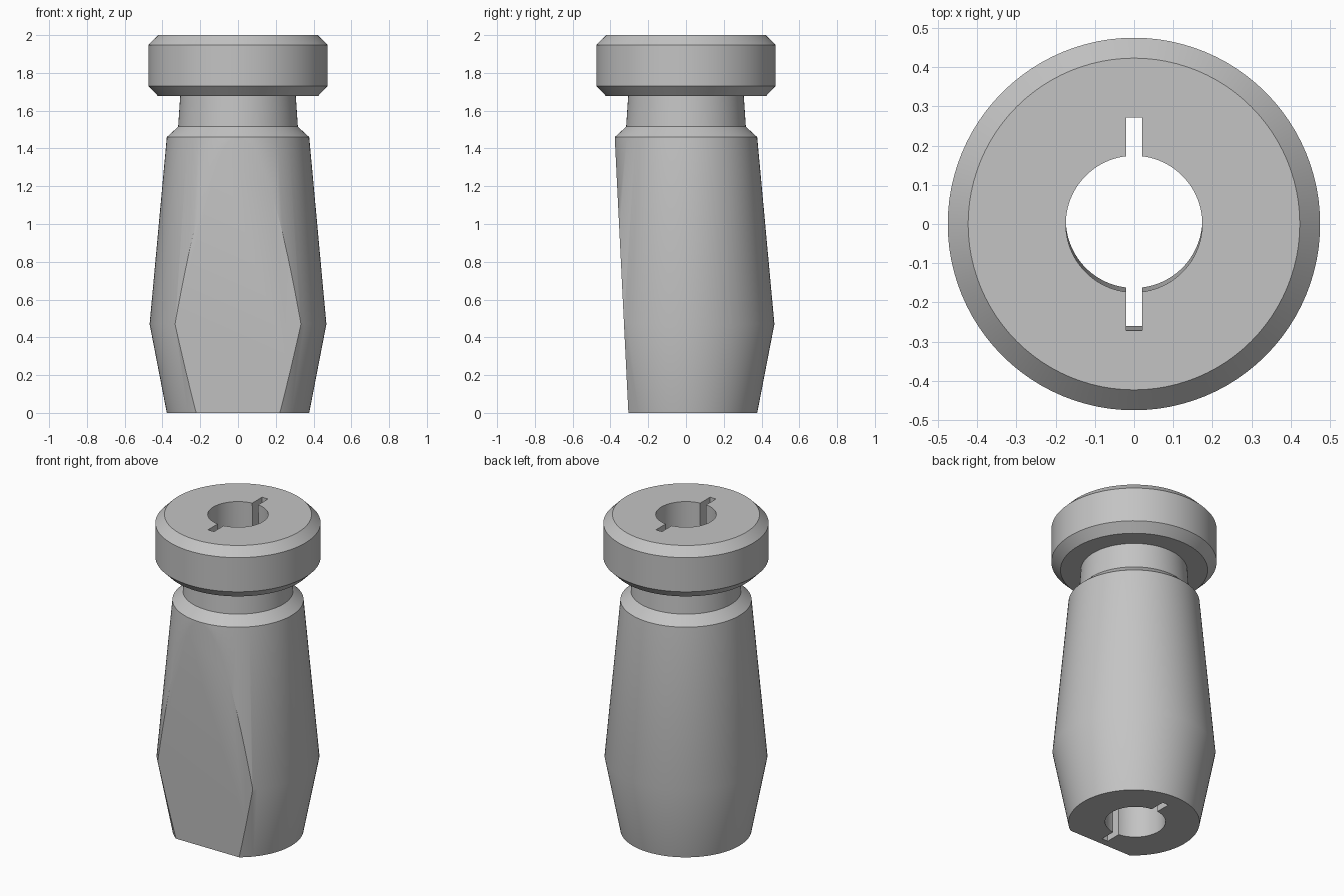
import bpy, bmesh
from math import asin, cos, sin, pi
from mathutils import Vector

cube = bpy.data.objects.get("Cube")
if cube:
    bpy.data.objects.remove(cube)

SEGMENTS = 96

grey = bpy.data.materials.new("plain grey")
grey.use_nodes = True
grey.diffuse_color = (0.55, 0.55, 0.55, 1)
grey.node_tree.nodes["Principled BSDF"].inputs["Base Color"].default_value = grey.diffuse_color


def make_object(name, bm):
    bmesh.ops.recalc_face_normals(bm, faces=bm.faces)
    mesh = bpy.data.meshes.new(name)
    bm.to_mesh(mesh)
    bm.free()
    mesh.materials.append(grey)
    obj = bpy.data.objects.new(name, mesh)
    bpy.context.collection.objects.link(obj)
    return obj


def lathe(name, profile):
    """Solid of revolution from (radius, z) points, capped at both ends."""
    bm = bmesh.new()
    rings = [[bm.verts.new((r * cos(2 * pi * i / SEGMENTS), r * sin(2 * pi * i / SEGMENTS), z))
              for i in range(SEGMENTS)] for r, z in profile]
    for low, high in zip(rings, rings[1:]):
        for i in range(SEGMENTS):
            j = (i + 1) % SEGMENTS
            bm.faces.new((low[i], low[j], high[j], high[i]))
    bm.faces.new(rings[0])
    bm.faces.new(rings[-1])
    return make_object(name, bm)


def prism(name, outline, sweep):
    """Closed outline swept along a vector."""
    bm = bmesh.new()
    face = bm.faces.new([bm.verts.new(p) for p in outline])
    swept = bmesh.ops.extrude_face_region(bm, geom=[face], use_keep_orig=True)
    bmesh.ops.translate(bm, vec=Vector(sweep),
                        verts=[v for v in swept["geom"] if isinstance(v, bmesh.types.BMVert)])
    obj = make_object(name, bm)
    obj.hide_render = True
    return obj


def cut(target, cutter):
    mod = target.modifiers.new("cut", 'BOOLEAN')
    mod.operation = 'DIFFERENCE'
    mod.solver = 'EXACT'
    mod.object = cutter
    bpy.context.view_layer.objects.active = target
    bpy.ops.object.modifier_apply(modifier=mod.name)
    bpy.data.objects.remove(cutter)


# Tapered body, shoulder, neck and chamfered head
peg = lathe("grip_peg", [(0.377, 0), (0.468, 0.47), (0.377, 1.46), (0.317, 1.515), (0.306, 1.677),
                         (0.423, 1.677), (0.475, 1.73), (0.475, 1.947), (0.423, 2)])

# Leaning flat on the front of the body
def flat_y(z):
    return -0.305 - 0.0495 * z

cut(peg, prism("flat_cutter", [(-0.6, -0.8, -0.1), (-0.6, flat_y(-0.1), -0.1),
                               (-0.6, flat_y(1.55), 1.55), (-0.6, -0.8, 1.55)], (1.2, 0, 0)))

# Slightly leaning through bore with two opposite keyways
RADIUS, REACH, HALF_WIDTH, LEAN = 0.174, 0.271, 0.021, 0.0055
gap = asin(HALF_WIDTH / RADIUS)
steps = SEGMENTS // 2
half = []
for i in range(steps + 1):
    a = -pi / 2 + gap + (pi - 2 * gap) * i / steps
    half.append((RADIUS * cos(a), RADIUS * sin(a)))
half += [(HALF_WIDTH, REACH), (-HALF_WIDTH, REACH)]
keyhole = half + [(-x, -y) for x, y in half]
bottom, top = -0.1, 2.1
cut(peg, prism("bore_cutter", [(x, y + LEAN * (2 - bottom), bottom) for x, y in keyhole],
               (0, -LEAN * (top - bottom), top - bottom)))

# Smooth sides with crisp rims
bpy.ops.object.select_all(action='DESELECT')
peg.select_set(True)
bpy.context.view_layer.objects.active = peg
bpy.ops.object.shade_smooth_by_angle(angle=pi / 6)
